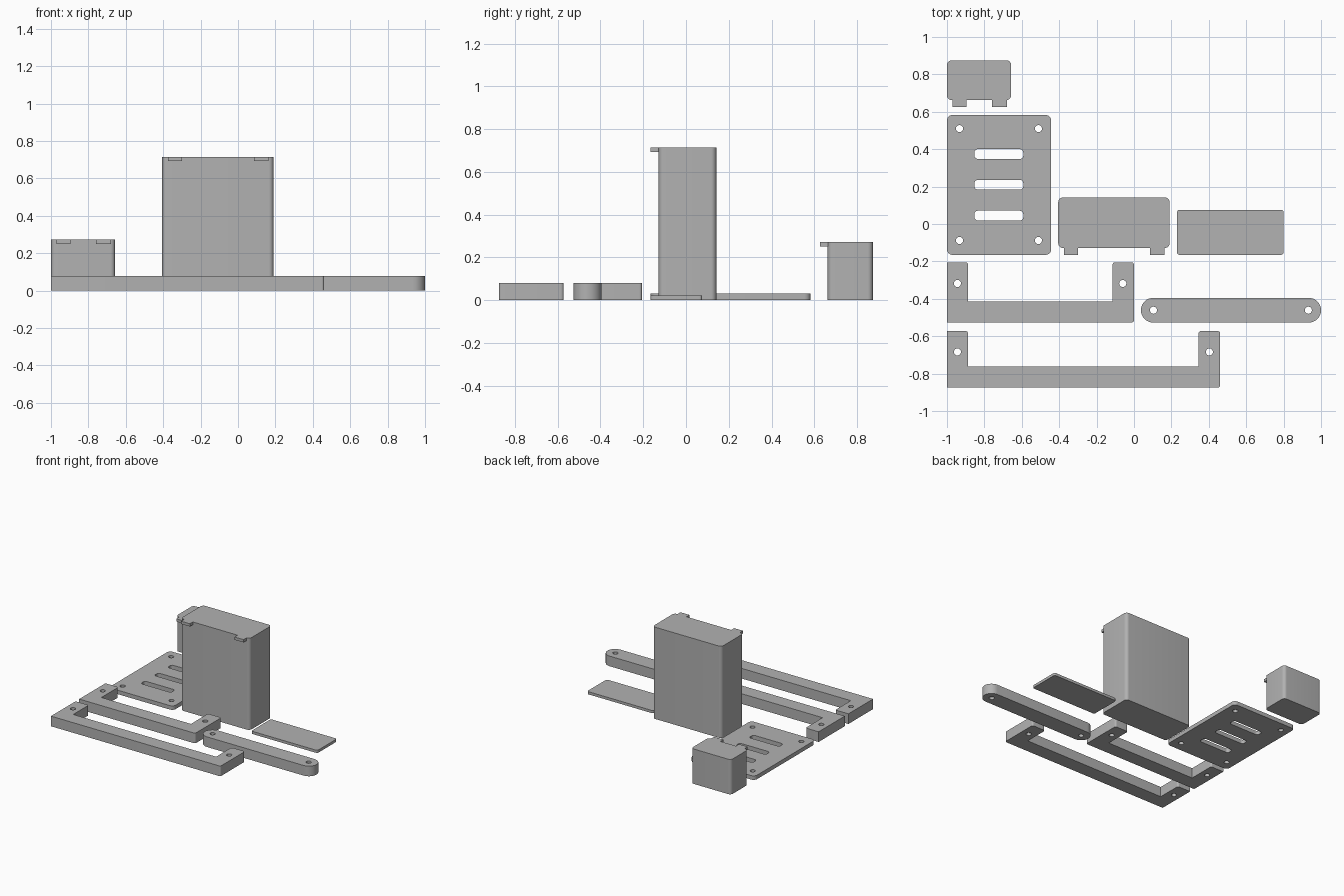
import bpy
import bmesh
import math
from mathutils import Vector

if "Cube" in bpy.data.objects:
    bpy.data.objects.remove(bpy.data.objects["Cube"])

grey = bpy.data.materials.new("plastic grey")
grey.diffuse_color = (0.445, 0.445, 0.445, 1)
grey.use_nodes = True
grey.node_tree.nodes["Principled BSDF"].inputs["Base Color"].default_value = grey.diffuse_color
SHIFT_Y = -0.005   # centres the whole layout


def rounded(corners, steps=8):
    """Outline from right-angled corners (x, y, radius)."""
    pts = []
    for i, (x, y, r) in enumerate(corners):
        p = Vector((x, y))
        if r == 0:
            pts.append(p)
            continue
        a = (Vector(corners[i - 1][:2]) - p).normalized()
        b = (Vector(corners[(i + 1) % len(corners)][:2]) - p).normalized()
        for k in range(steps + 1):
            t = math.pi / 2 * k / steps
            pts.append(p + r * (a + b) - r * (b * math.cos(t) + a * math.sin(t)))
    return pts


def rect(x0, x1, y0, y1, r=0.0):
    return rounded([(x0, y0, r), (x1, y0, r), (x1, y1, r), (x0, y1, r)])


def circle(x, y, r=0.019, n=32):
    return [Vector((x + r * math.cos(2 * math.pi * k / n),
                    y + r * math.sin(2 * math.pi * k / n))) for k in range(n)]


def prism(name, outline, z0, z1, holes=(), pocket=None):
    """Extruded outline with through holes, or with a pocket (wall, floor)."""
    bm = bmesh.new()
    edges = []
    for loop in [outline, *holes]:
        vs = [bm.verts.new((p.x, p.y + SHIFT_Y, z0)) for p in loop]
        if holes:
            edges += [bm.edges.new((vs[i - 1], vs[i])) for i in range(len(vs))]
        else:
            bm.faces.new(vs)
    if holes:
        bmesh.ops.triangle_fill(bm, use_beauty=True, edges=edges, normal=(0, 0, 1))
    out = bmesh.ops.extrude_face_region(bm, geom=bm.faces[:], use_keep_orig=True)["geom"]
    bmesh.ops.translate(bm, vec=(0, 0, z1 - z0),
                        verts=[g for g in out if isinstance(g, bmesh.types.BMVert)])
    bmesh.ops.recalc_face_normals(bm, faces=bm.faces[:])
    if pocket:
        wall, floor = pocket
        top = max(bm.faces, key=lambda f: f.calc_center_median().z)
        bmesh.ops.inset_region(bm, faces=[top], thickness=wall, use_even_offset=True)
        out = bmesh.ops.extrude_face_region(bm, geom=[top])["geom"]
        bmesh.ops.translate(bm, vec=(0, 0, floor - z1),
                            verts=[g for g in out if isinstance(g, bmesh.types.BMVert)])
        bmesh.ops.recalc_face_normals(bm, faces=bm.faces[:])
    me = bpy.data.meshes.new(name)
    bm.to_mesh(me)
    bm.free()
    me.materials.append(grey)
    ob = bpy.data.objects.new(name, me)
    bpy.context.collection.objects.link(ob)
    bpy.ops.object.select_all(action='DESELECT')
    ob.select_set(True)
    bpy.context.view_layer.objects.active = ob
    bpy.ops.object.shade_smooth_by_angle(angle=math.radians(30))
    return ob


def bin_with_hooks(name, x0, x1, y0, y1, height, hooks):
    prism(name, rect(x0, x1, y0, y1, 0.025), 0, height, pocket=(0.0215, 0.02))
    for i, (h0, h1) in enumerate(hooks):
        prism(f"{name}_hook_{i + 1}", rect(h0, h1, y0 - 0.037, y0 + 0.003),
              height - 0.022, height)


def bracket(name, x0, x1, y0, y1, in0, in1, in_y, holes):
    r = 0.014
    outline = rounded([(x0, y0, 0), (x1, y0, r), (x1, y1, r), (in1, y1, r),
                       (in1, in_y, 0), (in0, in_y, 0), (in0, y1, r), (x0, y1, 0)])
    prism(name, outline, 0, 0.079, [circle(*h) for h in holes])


# Open-topped bins with hanging hooks on the front rim
bin_with_hooks("tall_bin", -0.405, 0.19, -0.123, 0.147, 0.715,
               [(-0.375, -0.30), (0.085, 0.163)])
bin_with_hooks("small_bin", -1.0, -0.657, 0.668, 0.88, 0.272,
               [(-0.97, -0.895), (-0.76, -0.68)])

# Mounting plate with screw holes and three slots
plate_holes = [circle(x, y) for x in (-0.933, -0.511) for y in (-0.083, 0.515)]
plate_holes += [rect(-0.853, -0.592, y - 0.026, y + 0.026, 0.018)
                for y in (0.05, 0.215, 0.379)]
prism("mounting_plate", rect(-1, -0.443, -0.16, 0.588, 0.03), 0, 0.031, plate_holes)

# Thin lid
prism("lid", rect(0.23, 0.80, -0.16, 0.081, 0.014), 0, 0.021)

# U-shaped brackets
bracket("short_bracket", -1, 0, -0.522, -0.20, -0.887, -0.115, -0.41,
        [(-0.944, -0.313), (-0.06, -0.313)])
bracket("long_bracket", -1, 0.461, -0.87, -0.567, -0.887, 0.345, -0.757,
        [(-0.944, -0.679), (0.403, -0.679)])

# Straight link with round ends
prism("link_bar", rect(0.037, 1.0, -0.522, -0.39, 0.0655), 0, 0.079,
      [circle(0.104, -0.456), circle(0.932, -0.456)])
